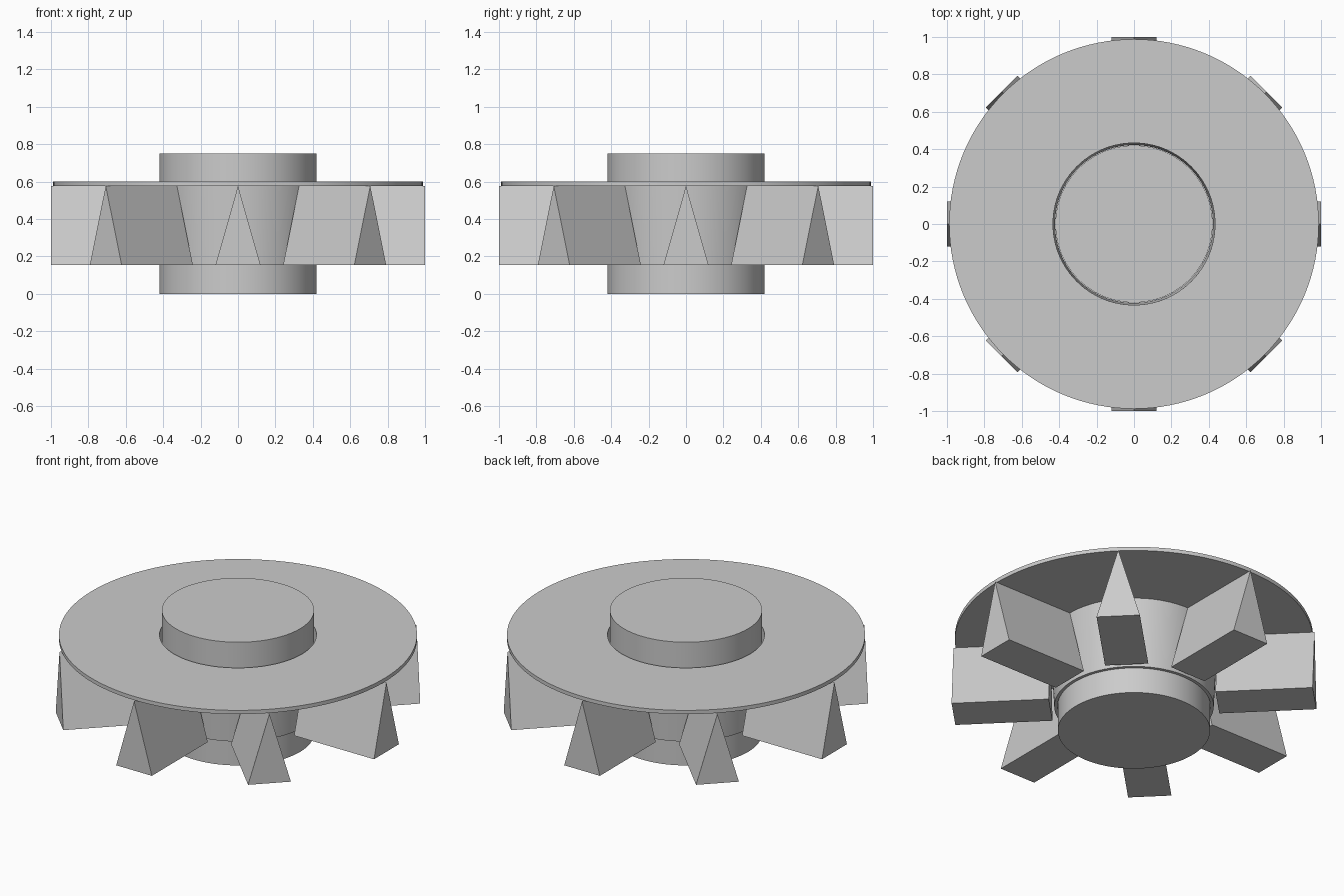
import bpy
import math

if "Cube" in bpy.data.objects:
    bpy.data.objects.remove(bpy.data.objects["Cube"])

SEGMENTS = 128
grey = bpy.data.materials.new("light grey")
grey.diffuse_color = (0.6, 0.6, 0.6, 1)
grey.use_nodes = True
grey.node_tree.nodes["Principled BSDF"].inputs["Base Color"].default_value = grey.diffuse_color


def add_mesh(name, verts, faces):
    mesh = bpy.data.meshes.new(name)
    mesh.from_pydata(verts, [], faces)
    mesh.materials.append(grey)
    obj = bpy.data.objects.new(name, mesh)
    bpy.context.collection.objects.link(obj)
    return obj


def smooth(obj):
    bpy.ops.object.select_all(action='DESELECT')
    obj.select_set(True)
    bpy.context.view_layer.objects.active = obj
    bpy.ops.object.shade_smooth_by_angle(angle=math.radians(30))


def add_ring(name, profile):
    """Revolve a closed (radius, z) profile, listed counter-clockwise."""
    n = len(profile)
    verts, faces = [], []
    for i in range(SEGMENTS):
        a = 2 * math.pi * i / SEGMENTS
        verts += [(r * math.cos(a), r * math.sin(a), z) for r, z in profile]
        j = (i + 1) % SEGMENTS
        for k in range(n):
            m = (k + 1) % n
            faces.append((i * n + k, j * n + k, j * n + m, i * n + m))
    obj = add_mesh(name, verts, faces)
    smooth(obj)
    return obj


# Solid central core
bpy.ops.mesh.primitive_cylinder_add(vertices=SEGMENTS, radius=0.42, depth=0.75,
                                    location=(0, 0, 0.375))
core = bpy.context.object
core.name = "core"
core.data.materials.append(grey)
smooth(core)

# Thin disc with a slightly oversized centre hole
add_ring("disc", [(0.433, 0.577), (0.988, 0.577), (0.988, 0.6), (0.433, 0.6)])

# Slightly tapered sleeve around the core
add_ring("sleeve", [(0.422, 0.155), (0.44, 0.155), (0.462, 0.577), (0.433, 0.577)])

# Eight wedge blades hanging under the disc
INNER, OUTER, HALF, LOW, HIGH = 0.462, 1.0, 0.12, 0.155, 0.577
wedge = [(INNER, -HALF, LOW), (INNER, HALF, LOW), (INNER, 0, HIGH),
         (OUTER, -HALF, LOW), (OUTER, HALF, LOW), (OUTER, 0, HIGH)]
wedge_faces = [(0, 2, 1), (3, 4, 5), (0, 1, 4, 3), (1, 2, 5, 4), (2, 0, 3, 5)]
for i in range(8):
    blade = add_mesh(f"blade_{i + 1}", wedge, wedge_faces)
    blade.rotation_euler.z = i * math.pi / 4
